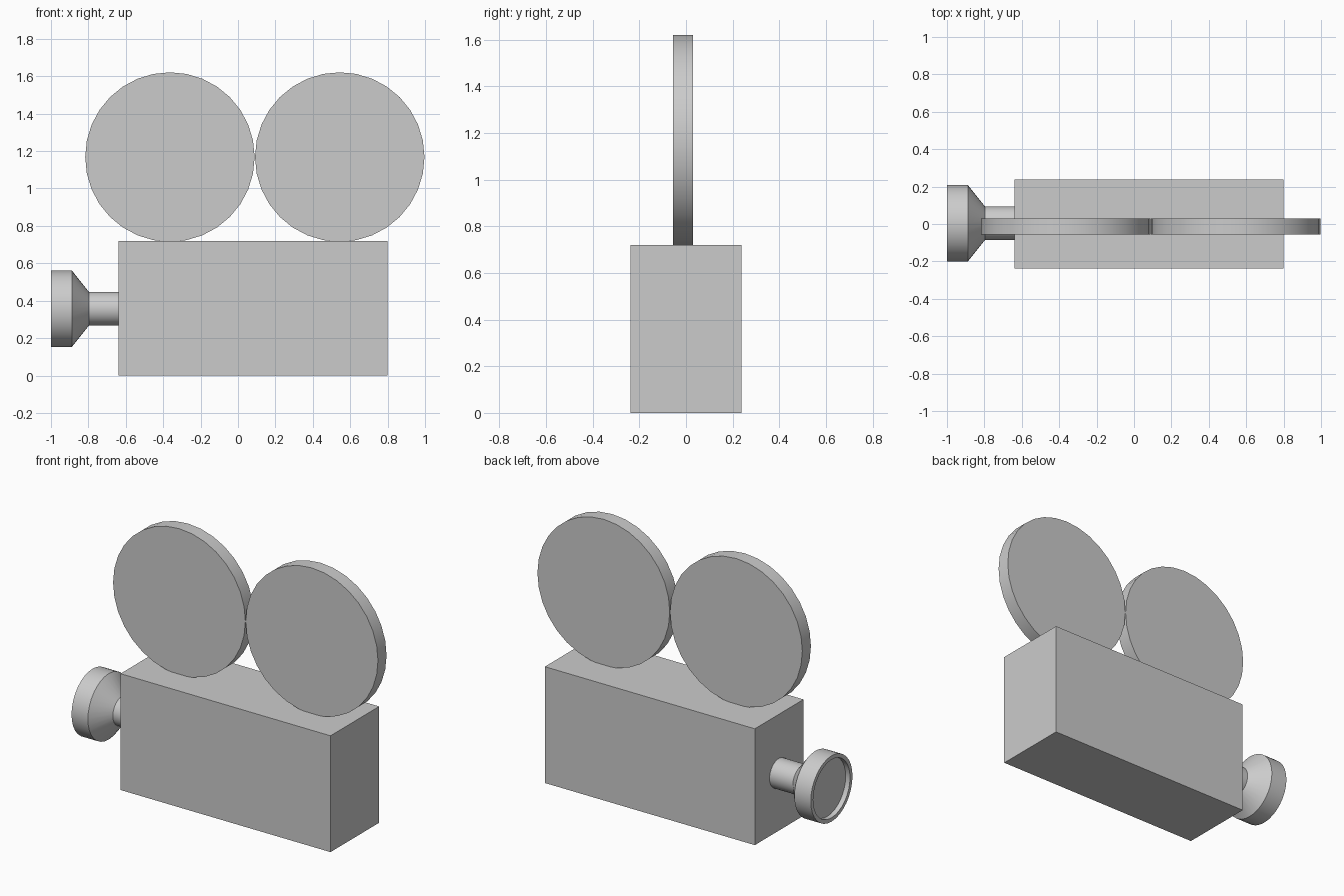
import bpy, bmesh, math

if "Cube" in bpy.data.objects:
    bpy.data.objects.remove(bpy.data.objects["Cube"])


def lathe(name, profile, centre, axis, segments=32):
    """Revolve (position along axis, radius) points into a closed solid."""
    bm = bmesh.new()
    rings = []
    for t, r in profile:
        ring = []
        for i in range(segments):
            a = 2 * math.pi * i / segments
            u, v = r * math.cos(a), r * math.sin(a)
            co = (t, u, v) if axis == 'X' else (u, t, v)
            ring.append(bm.verts.new(co))
        rings.append(ring)
    for a, b in zip(rings, rings[1:]):
        for i in range(segments):
            j = (i + 1) % segments
            bm.faces.new((a[i], a[j], b[j], b[i]))
    bm.faces.new(rings[0])
    bm.faces.new(rings[-1])
    bmesh.ops.recalc_face_normals(bm, faces=bm.faces[:])
    mesh = bpy.data.meshes.new(name)
    bm.to_mesh(mesh)
    bm.free()
    obj = bpy.data.objects.new(name, mesh)
    obj.location = centre
    bpy.context.collection.objects.link(obj)
    bpy.ops.object.select_all(action='DESELECT')
    obj.select_set(True)
    bpy.context.view_layer.objects.active = obj
    bpy.ops.object.shade_smooth_by_angle(angle=math.radians(30))
    return obj


# Camera body
bpy.ops.mesh.primitive_cube_add(size=1, location=(0.081, 0, 0.36))
body = bpy.context.object
body.name = "camera_body"
body.scale = (1.438, 0.476, 0.72)
bpy.ops.object.transform_apply(location=False, rotation=False, scale=True)

# Two film reels touching side by side on top of the body
for name, x in (("front_reel", -0.364), ("rear_reel", 0.544)):
    lathe(name, [(-0.055, 0.453), (0.029, 0.453)], (x, 0, 1.168), 'Y')

# Lens: tube, flared hood, rim and recessed front glass
lathe("lens", [(-0.63, 0.09), (-0.797, 0.09), (-0.888, 0.204), (-1.0, 0.204),
               (-1.0, 0.18), (-0.97, 0.18)], (0, 0.004, 0.357), 'X')
